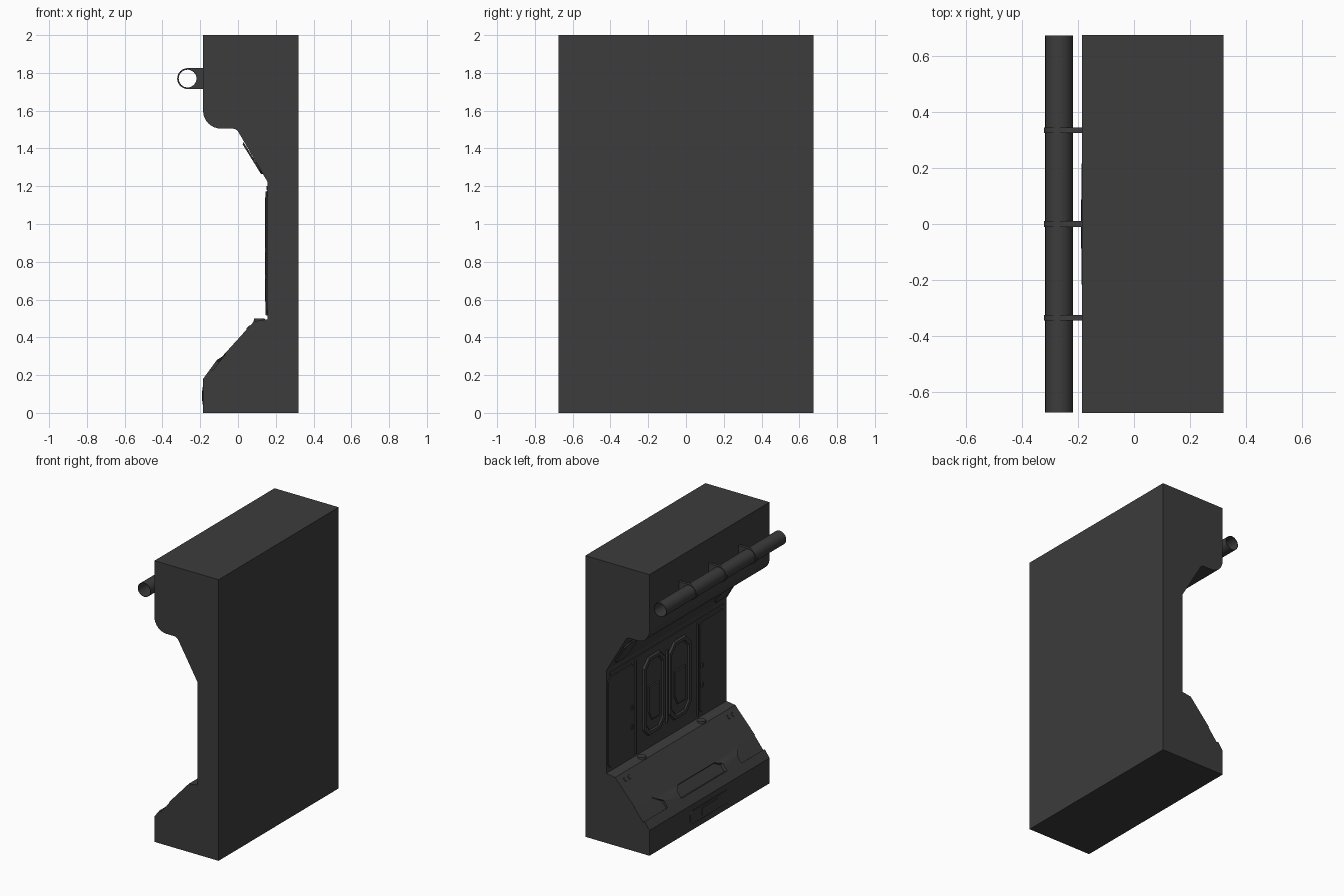
import bpy, bmesh, math
from mathutils import Vector

if "Cube" in bpy.data.objects:
    bpy.data.objects.remove(bpy.data.objects["Cube"])

DARK = bpy.data.materials.new("dark_metal")
DARK.diffuse_color = (0.045, 0.045, 0.045, 1)
DARK.use_nodes = True
DARK.node_tree.nodes["Principled BSDF"].inputs["Base Color"].default_value = DARK.diffuse_color
HALF = 0.675


def finish(name, bm):
    bmesh.ops.recalc_face_normals(bm, faces=bm.faces)
    me = bpy.data.meshes.new(name)
    bm.to_mesh(me)
    bm.free()
    ob = bpy.data.objects.new(name, me)
    bpy.context.collection.objects.link(ob)
    me.materials.append(DARK)
    return ob


def loft(name, loops, closed=False):
    """Skin a list of equal-length point loops; cap the ends, or join last to first."""
    bm = bmesh.new()
    vs = [[bm.verts.new(p) for p in lp] for lp in loops]
    n = len(vs[0])
    pairs = list(zip(vs, vs[1:])) + ([(vs[-1], vs[0])] if closed else [])
    for a, b in pairs:
        for i in range(n):
            j = (i + 1) % n
            bm.faces.new((a[i], a[j], b[j], b[i]))
    if not closed:
        bm.faces.new(vs[0])
        bm.faces.new(vs[-1])
    return finish(name, bm)


def plate(name, at, up, outline, steps):
    """Plate on a wall surface. at=(y,x,z), up=slope direction (x,z), steps=(inset, height)."""
    y, x, z = at
    v = Vector((up[0], 0, up[1])).normalized()
    n = Vector((-v.z, 0, v.x))
    cu = (max(p[0] for p in outline) + min(p[0] for p in outline)) / 2
    cv = (max(p[1] for p in outline) + min(p[1] for p in outline)) / 2
    hu = max(p[0] for p in outline) - cu
    hv = max(p[1] for p in outline) - cv
    loops = []
    for inset, h in steps:
        loops.append([Vector((x, y, z)) + n * h
                      + Vector((0, cu + (a - cu) * (1 - inset / hu), 0))
                      + v * (cv + (b - cv) * (1 - inset / hv)) for a, b in outline])
    return loft(name, loops)


def rect(w, h):
    return [(-w, -h), (w, -h), (w, h), (-w, h)]


def chamfered(w, h, c):
    return [(-w + c, -h), (w - c, -h), (w, -h + c), (w, h - c),
            (w - c, h), (-w + c, h), (-w, h - c), (-w, -h + c)]


def arc(cx, cz, r, a0, a1, n=8):
    return [(cx + r * math.cos(math.radians(a0 + (a1 - a0) * i / n)),
             cz + r * math.sin(math.radians(a0 + (a1 - a0) * i / n))) for i in range(n + 1)]


# wall body: side profile swept along y
profile = [(0.32, 0), (0.32, 2), (-0.185, 2)]
profile += arc(-0.09, 1.6, 0.095, 180, 270)
profile += arc(-0.03, 1.467, 0.038, 90, 32, 5)
profile += [(0.155, 1.225), (0.155, 0.495), (0.085, 0.485),
            (-0.085, 0.297), (-0.112, 0.28), (-0.185, 0.18), (-0.185, 0)]
body = loft("wall_body", [[(x, y, z) for x, z in profile] for y in (-HALF, HALF)])

# recesses in the lower slope: wide centre one and two at the ends
slope = (0.08, 0.1)
cutters = [plate("cutter_slope", (0, -0.118, 0.268), slope,
                 [(-0.27, -0.055), (0.27, -0.055), (0.27, 0.02), (0.22, 0.065),
                  (-0.22, 0.065), (-0.27, 0.02)], [(0.02, -0.018), (0, 0.05)])]
for s in (-1, 1):
    pts = [(s * u, v) for u, v in ((-0.24, -0.045), (0.06, -0.045), (0.06, 0.065),
                                   (-0.17, 0.065), (-0.24, 0.01))]
    cutters.append(plate("cutter_slope_end", (s * 0.655, -0.118, 0.268), slope, pts,
                         [(0, -0.014), (0, 0.05)]))
for c in cutters:
    c.hide_render = True
    c.hide_viewport = True
    m = body.modifiers.new("recess", "BOOLEAN")
    m.object = c
    m.operation = "DIFFERENCE"
    m.solver = "EXACT"

# back panel: two framed panels with stepped centres, and a spine between them
for y in (-0.145, 0.145):
    plate("framed_panel", (y, 0.156, 0.865), (0, 1), chamfered(0.125, 0.28, 0.06),
          [(0, 0), (0.006, 0.014), (0.028, 0.014), (0.036, 0.004)])
    plate("panel_insert", (y, 0.156, 0.80), (0, 1),
          [(-0.07, -0.12), (0.03, -0.12), (0.07, -0.05), (0.07, 0.14), (-0.07, 0.14)],
          [(0, 0), (0.012, 0.010)])
plate("panel_spine", (0, 0.156, 0.86), (0, 1), rect(0.009, 0.26), [(0, 0), (0.003, 0.013)])

# side panels, upright ribs and small buttons on the back wall
for s in (-1, 1):
    plate("side_panel", (s * 0.515, 0.156, 0.845), (0, 1), chamfered(0.145, 0.325, 0.025),
          [(0, 0), (0.004, 0.006)])
    plate("upright_rib", (s * 0.35, 0.156, 0.845), (0, 1), rect(0.009, 0.33),
          [(0, 0), (0.003, 0.011)])
    for z in (0.72, 0.86):
        plate("wall_button", (s * 0.395, 0.15, z), (0, 1), rect(0.01, 0.016),
              [(0, 0), (0.003, 0.007)])
plate("top_rail", (0, 0.156, 1.19), (0, 1), rect(0.64, 0.012), [(0, 0), (0.003, 0.006)])

# soffit lamps under the upper overhang
for s in (-1, 1):
    plate("soffit_lamp", (s * 0.56, 0.079, 1.347), (-0.155, 0.25), chamfered(0.075, 0.1, 0.03),
          [(0, -0.003), (0.008, 0.007)])

# low kick panel on the front toe, with a smaller centre plate
plate("kick_panel", (0, -0.184, 0.09), (0, 1), chamfered(0.22, 0.05, 0.02), [(0, 0), (0.004, 0.003)])
plate("kick_plate", (0, -0.186, 0.09), (0, 1), rect(0.09, 0.03), [(0, 0), (0.003, 0.004)])

# shelf bolts and marker tabs on the slope
for s in (-1, 1):
    bm = bmesh.new()
    bmesh.ops.create_cone(bm, cap_ends=True, segments=16, radius1=0.032, radius2=0.028, depth=0.03)
    bmesh.ops.translate(bm, verts=bm.verts, vec=(0.113, s * 0.335, 0.486))
    finish("shelf_bolt", bm)
    for k in (0, 1):
        plate("marker_tab", (s * (0.56 + 0.045 * k), 0.055, 0.452), (0.17, 0.188),
              rect(0.012, 0.014), [(0, -0.002), (0.002, 0.004)])

# open rail pipe
PX, PZ = -0.267, 1.77
N = 32


def ring(r, y):
    return [(PX + r * math.cos(2 * math.pi * i / N), y, PZ + r * math.sin(2 * math.pi * i / N))
            for i in range(N)]


pipe = loft("rail_pipe", [ring(0.05, -0.673), ring(0.05, 0.673),
                          ring(0.047, 0.673), ring(0.047, -0.673)], closed=True)

# clamps: round at the front, square where they meet the wall
corner = math.atan2(0.055, 0.084)
angles = sorted([2 * math.pi * i / N for i in range(N)] + [corner, 2 * math.pi - corner])


def clamp_loop(y, outer):
    pts = []
    for a in angles:
        c, s = math.cos(a), math.sin(a)
        r = 0.048
        if outer:
            r = 0.055 if c < 1e-6 else min(0.055 / max(abs(s), 1e-6), 0.084 / c)
        pts.append((PX + r * c, y, PZ + r * s))
    return pts


clamps = [loft("pipe_clamp", [clamp_loop(y - 0.01, True), clamp_loop(y + 0.01, True),
                              clamp_loop(y + 0.01, False), clamp_loop(y - 0.01, False)],
               closed=True) for y in (-0.335, 0, 0.335)]

# smooth the round parts, keeping their edges sharp
bpy.ops.object.select_all(action="DESELECT")
for ob in [pipe, body] + clamps:
    ob.select_set(True)
bpy.context.view_layer.objects.active = pipe
bpy.ops.object.shade_smooth_by_angle(angle=math.radians(25))
